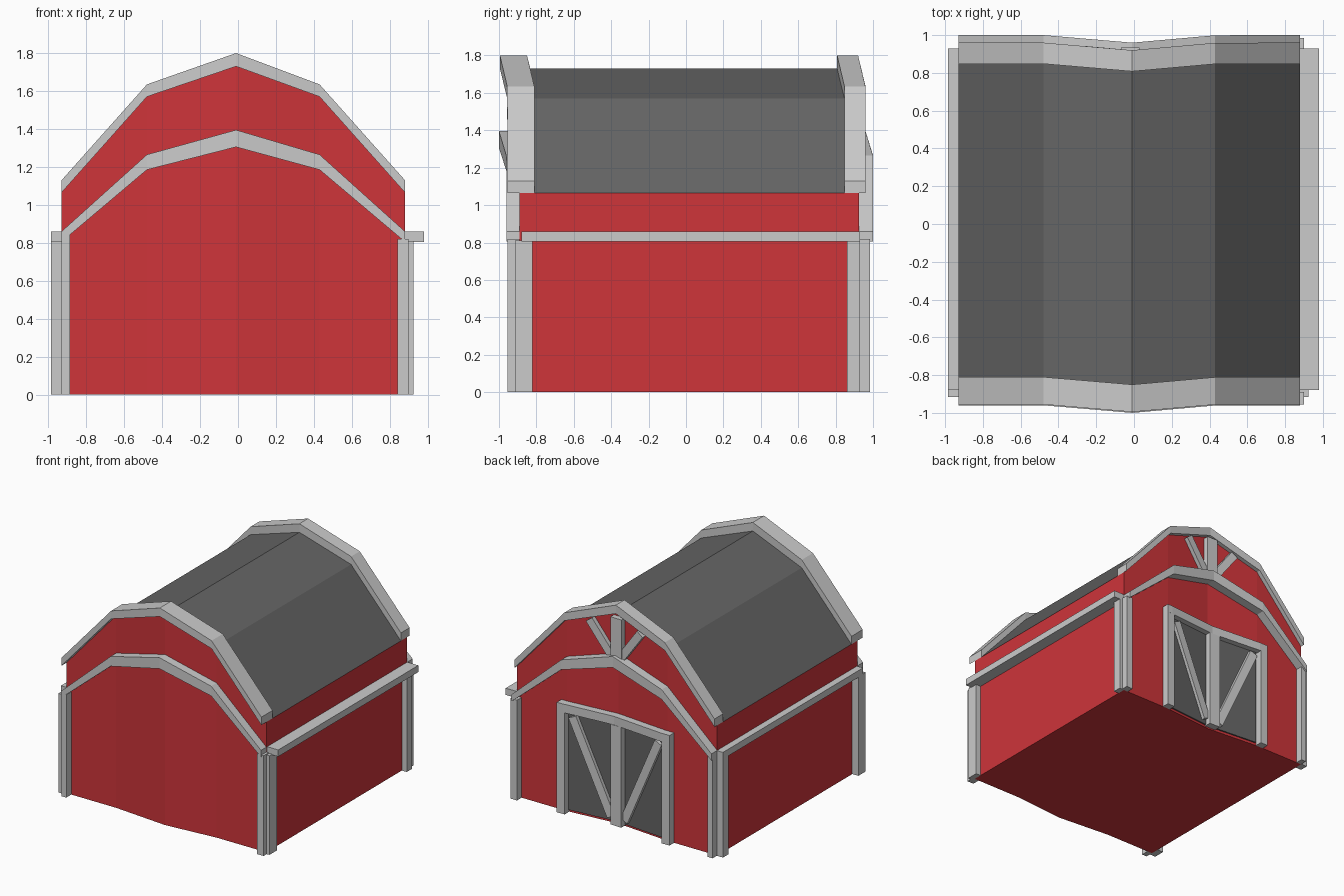
import bpy, bmesh
from mathutils import Vector

if "Cube" in bpy.data.objects:
    bpy.data.objects.remove(bpy.data.objects["Cube"])

CX = -0.01
XS = (-0.93, -0.48, CX, 0.43, 0.88)      # gambrel stations across the gable
FRONT, BACK = -0.89, 0.925               # gable wall planes


def material(name, rgb):
    m = bpy.data.materials.new(name)
    m.diffuse_color = (*rgb, 1)
    m.use_nodes = True
    m.node_tree.nodes["Principled BSDF"].inputs["Base Color"].default_value = m.diffuse_color
    return m


RED = material("red_paint", (0.62, 0.035, 0.042))
DARK = material("dark_grey", (0.13, 0.13, 0.13))


def bend(x):
    """Both gables kink toward the front at the centre."""
    return -0.04 * max(0.0, 1 - abs(x - CX) / 0.45)


def strip(name, low, high, y0, y1, mats=(), top_mat=0):
    """Solid between a lower and an upper (x, z) line, from y0 to y1."""
    bm = bmesh.new()
    rings = []
    for (xa, za), (xb, zb) in zip(low, high):
        rings.append([bm.verts.new(p) for p in (
            (xa, y0 + bend(xa), za), (xa, y1 + bend(xa), za),
            (xb, y1 + bend(xb), zb), (xb, y0 + bend(xb), zb))])
    for a, b in zip(rings, rings[1:]):
        for i in range(4):
            j = (i + 1) % 4
            f = bm.faces.new((a[i], a[j], b[j], b[i]))
            if i == 2:
                f.material_index = top_mat
    bm.faces.new(rings[0])
    bm.faces.new(rings[-1][::-1])
    bmesh.ops.recalc_face_normals(bm, faces=bm.faces)
    me = bpy.data.meshes.new(name)
    bm.to_mesh(me)
    bm.free()
    for m in mats:
        me.materials.append(m)
    ob = bpy.data.objects.new(name, me)
    bpy.context.collection.objects.link(ob)
    return ob


def box(name, x0, x1, y0, y1, z0, z1):
    return strip(name, [(x0, z0), (x1, z0)], [(x0, z1), (x1, z1)], y0, y1)


def brace(name, a, b, w, y0, y1):
    """Slanted board from a to b in the gable plane."""
    a, b = Vector(a), Vector(b)
    d = (b - a).normalized() * w / 2
    n = Vector((-d.y, d.x))
    return strip(name, [a - n, b - n], [a + n, b + n], y0, y1)


def line(*zs):
    return list(zip(XS, zs))


# barn body: red walls, dark roof faces
roof_line = line(1.065, 1.57, 1.73, 1.57, 1.065)
strip("barn_body", line(0, 0, 0, 0, 0), roof_line, FRONT, BACK, (RED, DARK), 1)

# roof edge trim and lower gable arch, at both ends
roof_top = line(1.13, 1.635, 1.80, 1.635, 1.13)
arch_low = line(0.805, 1.185, 1.305, 1.185, 0.805)
arch_top = line(0.86, 1.265, 1.395, 1.265, 0.86)
for end, ty, ay in (("front", (-0.955, -0.81), (-0.96, FRONT)),
                    ("back", (0.848, 0.96), (BACK, 1.0))):
    strip(f"{end}_roof_trim", roof_line, roof_top, *ty)
    strip(f"{end}_arch_trim", arch_low, arch_top, *ay)

# corner posts: one on the gable and one on the side at each corner
for end, gy, sy in (("front", (-0.955, FRONT), (-0.915, -0.82)),
                    ("back", (BACK, 0.985), (0.86, 0.93))):
    box(f"{end}_left_gable_post", -0.93, -0.885, *gy, 0, 0.84)
    box(f"{end}_right_gable_post", 0.84, 0.90, *gy, 0, 0.82)
    box(f"{end}_left_side_post", -0.985, -0.93, *sy, 0, 0.81)
    box(f"{end}_right_side_post", 0.88, 0.925, *sy, 0, 0.81)

# side rails
box("left_rail", -0.985, -0.93, -0.88, 0.93, 0.805, 0.86)
box("right_rail", 0.88, 0.98, -0.88, 0.93, 0.805, 0.86)

# back door: panel, frame, centre post and V braces
L, R, C, W = -0.54, 0.48, -0.03, 0.07
dx = (L, -0.46, CX, 0.43, R)
strip("door_panel", [(x, 0.02) for x in dx[1:4]], [(x, 0.86) for x in dx[1:4]],
      BACK, BACK + 0.012, (DARK,))
strip("door_lintel", [(x, 0.83) for x in dx], [(x, 0.90) for x in dx], BACK, 0.985)
box("door_left_jamb", L, L + W, BACK, 0.985, 0, 0.83)
box("door_right_jamb", R - W, R, BACK, 0.985, 0, 0.83)
box("door_centre_post", C - 0.05, C + 0.05, BACK, 0.985, 0.01, 0.83)
for side, s in (("left", -1), ("right", 1)):
    brace(f"door_{side}_brace", (C + s * 0.06, 0.06), (C + s * 0.39, 0.80), 0.07, BACK, 0.965)

# gable beams above the arch at the back
box("gable_centre_post", C - 0.04, C + 0.06, BACK, 0.97, 1.36, 1.70)
for side, s in (("left", -1), ("right", 1)):
    brace(f"gable_{side}_brace", (CX + s * 0.03, 1.36), (CX + s * 0.23, 1.63), 0.065, BACK, 0.96)
